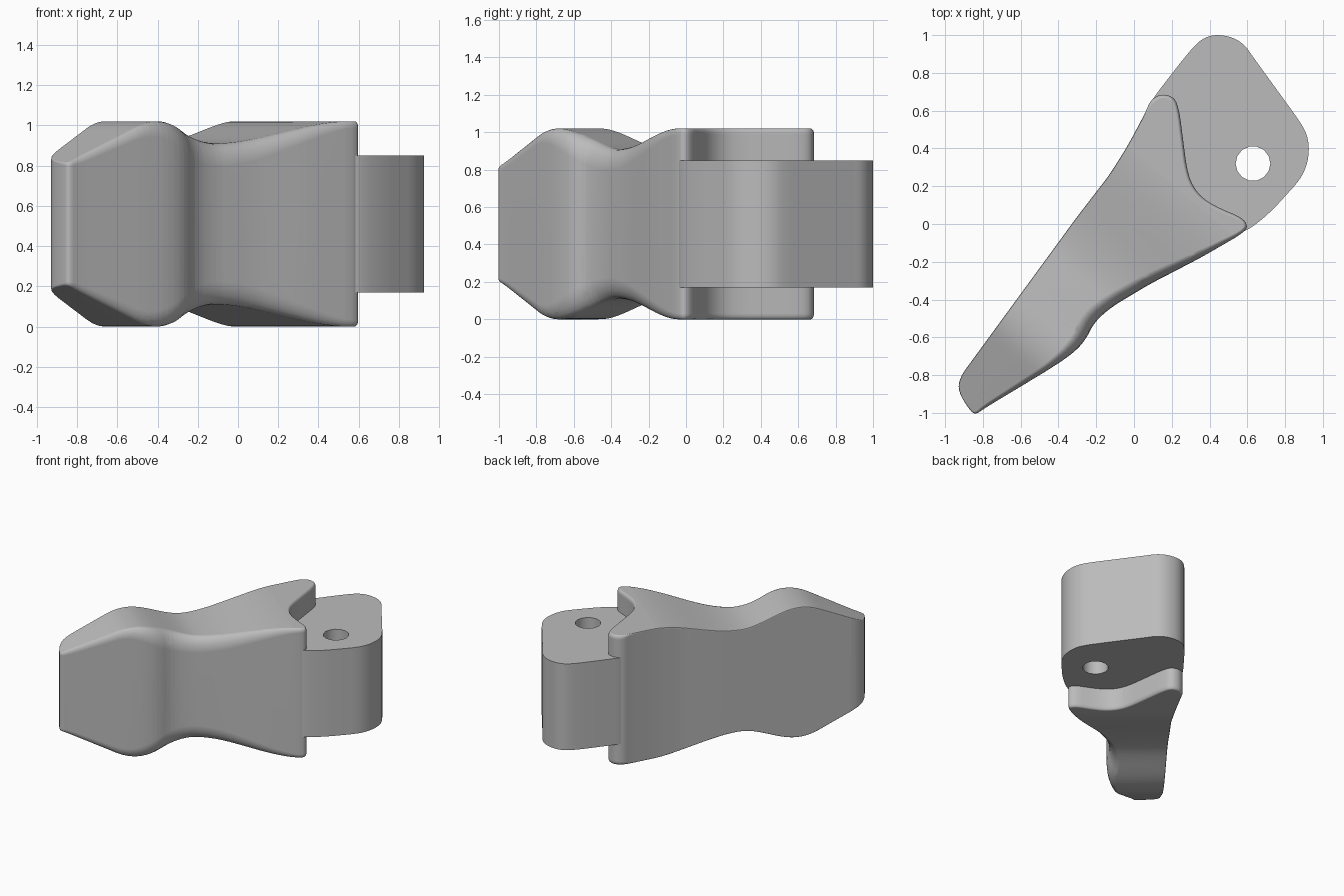
import bpy, bmesh, math
from mathutils import Vector

if "Cube" in bpy.data.objects:
    bpy.data.objects.remove(bpy.data.objects["Cube"])

HEIGHT = 1.02
MID = HEIGHT / 2
AXIS = Vector((0.65, 0.76, 0))      # long direction of the link

grey = bpy.data.materials.new("plain_grey")
grey.use_nodes = True
grey.diffuse_color = (0.5, 0.5, 0.5, 1)
grey.node_tree.nodes["Principled BSDF"].inputs["Base Color"].default_value = grey.diffuse_color


def soften(points, limit, passes=2):
    """Cut every corner of a closed outline by a limited length."""
    pts = [Vector(p) for p in points]
    for _ in range(passes):
        out = []
        for i, a in enumerate(pts):
            b = pts[(i + 1) % len(pts)]
            t = min(0.25, limit / max((b - a).length, 1e-6))
            out += [a.lerp(b, t), a.lerp(b, 1 - t)]
        pts, limit = out, limit / 2
    return pts


def inward(pts):
    """Unit inward normals of a clockwise outline."""
    normals = []
    for i, p in enumerate(pts):
        a = (p - pts[i - 1]).xy.normalized()
        b = (pts[(i + 1) % len(pts)] - p).xy.normalized()
        t = (a + b).normalized()
        normals.append(Vector((t.y, -t.x)))
    return normals


def crown(u):
    """Height of the upper surface along the link."""
    if u < -0.933:
        return 0.985 + 0.45 * (u + 0.933)
    if u < -0.778:
        return HEIGHT - 0.035 * ((u + 0.778) / 0.155) ** 2
    if u >= 0.33:
        return HEIGHT
    waist = -0.34
    t = (u + 0.778) / (waist + 0.778) if u < waist else (0.33 - u) / (0.33 - waist)
    return HEIGHT - 0.11 * t * t * (3 - 2 * t)


def finish(bm, name):
    bmesh.ops.recalc_face_normals(bm, faces=bm.faces)
    mesh = bpy.data.meshes.new(name)
    bm.to_mesh(mesh)
    bm.free()
    mesh.materials.append(grey)
    ob = bpy.data.objects.new(name, mesh)
    bpy.context.collection.objects.link(ob)
    bpy.ops.object.select_all(action="DESELECT")
    ob.select_set(True)
    bpy.context.view_layer.objects.active = ob
    bpy.ops.object.shade_smooth_by_angle(angle=math.radians(32))
    mod = ob.modifiers.new("even_shading", "WEIGHTED_NORMAL")
    mod.keep_sharp = True
    return ob


# Link body outline: x, y and edge rounding
back = [(-0.93, -0.89), (-0.925, -0.815), (-0.3, 0.04), (-0.2, 0.17),
        (-0.13, 0.26), (-0.03, 0.42), (0.06, 0.59)]
fork = [(0.09, 0.66), (0.15, 0.69), (0.215, 0.67), (0.24, 0.6), (0.28, 0.29),
        (0.31, 0.2), (0.37, 0.13), (0.46, 0.08), (0.57, 0.035), (0.605, -0.01), (0.575, -0.05)]
front = [(0.35, -0.18, 0.04), (0.08, -0.32, 0.06), (-0.12, -0.44, 0.07),
         (-0.21, -0.52, 0.08), (-0.26, -0.62, 0.075), (-0.33, -0.69, 0.06),
         (-0.45, -0.77, 0.035), (-0.79, -0.975, 0.02), (-0.84, -1.01, 0.01),
         (-0.87, -0.985, 0.006)]
outline = soften([(*p, 0.004) for p in back] + [(*p, 0.018) for p in fork] + front, 0.035)
normals = inward(outline)

# Stack rounded rings from the lower face to the upper face
bm = bmesh.new()
rings = []
STEPS = 5
arc = [math.pi / 2 * k / STEPS for k in range(STEPS + 1)]
for side, angles in ((-1, reversed(arc)), (1, arc)):
    for a in angles:
        ring = []
        for p, n in zip(outline, normals):
            xy = p.xy + n * p.z * (1 - math.cos(a))
            z = MID + side * (MID - 1.7 * p.z * (1 - math.sin(a)))
            ring.append(bm.verts.new((xy.x, xy.y, z)))
        rings.append(ring)
for lower, upper in zip(rings, rings[1:]):
    for i in range(len(lower)):
        j = (i + 1) % len(lower)
        bm.faces.new((lower[i], lower[j], upper[j], upper[i]))
bm.faces.new(rings[0])
bm.faces.new(rings[-1])

# Slice across the link, then press in both waists and slope the tip
for k in range(47):
    bmesh.ops.bisect_plane(bm, geom=bm.verts[:] + bm.edges[:] + bm.faces[:], dist=1e-5,
                           plane_co=AXIS * (0.33 - 0.035 * k), plane_no=AXIS)
for v in bm.verts:
    drop = HEIGHT - crown(v.co.dot(AXIS))
    v.co.z += drop if v.co.z < MID else -drop
finish(bm, "link_body")

# Hinge lug with a round pin hole
lug = soften([(0.0, 0.2), (0.085, 0.62), (0.1, 0.665), (0.25, 0.86), (0.33, 0.955),
              (0.38, 0.99), (0.44, 1.003), (0.52, 0.99), (0.585, 0.95), (0.63, 0.885),
              (0.88, 0.54), (0.918, 0.47), (0.928, 0.39), (0.915, 0.31), (0.88, 0.235),
              (0.73, 0.07), (0.63, -0.015), (0.56, -0.05), (0.3, 0.0)], 0.035)
hole = [Vector((0.63 + 0.092 * math.cos(math.tau * k / 14),
                0.32 + 0.092 * math.sin(math.tau * k / 14))) for k in range(14)]
bm = bmesh.new()
edges = []
for loop in (lug, hole):
    vs = [bm.verts.new((p.x, p.y, 0.17)) for p in loop]
    edges += [bm.edges.new((vs[i - 1], vs[i])) for i in range(len(vs))]
bmesh.ops.triangle_fill(bm, edges=edges, use_beauty=True)
top = bmesh.ops.extrude_face_region(bm, geom=bm.faces[:], use_keep_orig=True)
bmesh.ops.translate(bm, vec=(0, 0, 0.68),
                    verts=[g for g in top["geom"] if isinstance(g, bmesh.types.BMVert)])
finish(bm, "hinge_lug")
